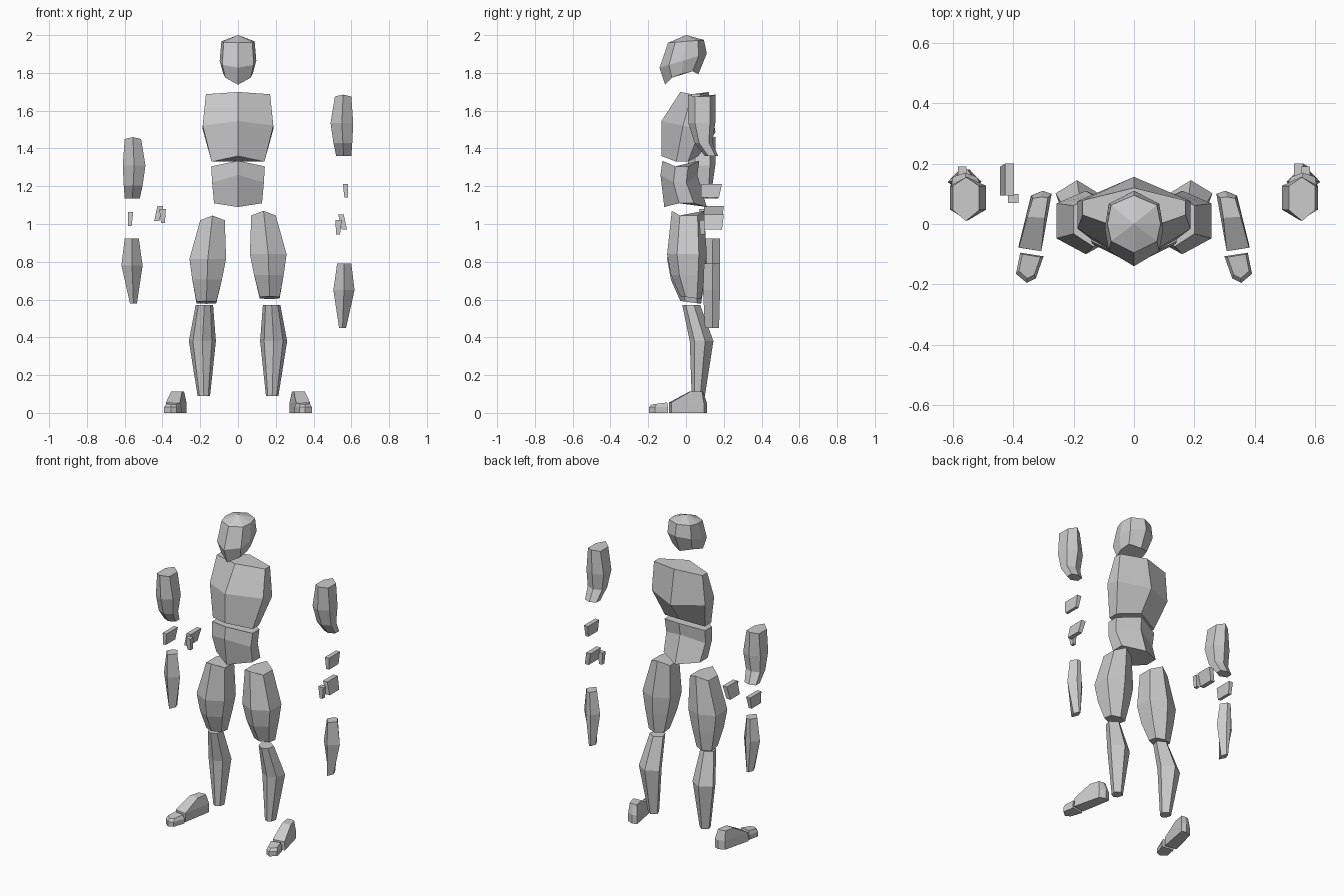
import bpy
import bmesh

# Remove the default object
default_cube = bpy.data.objects.get("Cube")
if default_cube:
    bpy.data.objects.remove(default_cube, do_unlink=True)

# Single clay colour
CLAY = (.6, .6, .6, 1)
clay = bpy.data.materials.new("clay_grey")
clay.use_nodes = True
clay.diffuse_color = CLAY
clay.node_tree.nodes["Principled BSDF"].inputs["Base Color"].default_value = CLAY


def symmetric(*half):
    """Complete an outline from its front point, right side and back point."""
    mirrored = [(1 - u, v) for u, v in reversed(half) if u != .5]
    return list(half) + mirrored


# Unit cross-sections: u runs across the part, v from front to back
HEAD = symmetric((.5, 0), (.93, .2), (1, .5), (.93, .83), (.5, 1))
CHEST = symmetric((.5, 0), (1, .4), (1, .72), (.5, 1))
WAIST = symmetric((.5, 0), (1, .35), (1, .7), (.5, 1))
LIMB = symmetric((.5, 0), (1, .25), (1, .8), (.5, 1))
FOREARM = symmetric((.5, 0), (1, .55), (.65, 1))
CALF = symmetric((.5, 0), (.85, .2), (1, .65), (.5, 1))
BLOCK = symmetric((1, 0), (1, 1))
FOOT = [(0, 0), (1, .06), (.9, .92), (.45, 1), (.05, .95)]
TOE = [(0, .88), (.14, .15), (.48, 0), (1, .3), (1, 1)]


def section_ring(bm, outline, side, shift, skew,
                 z, left, right, front, back, tilt=0, peak=0):
    """One cross-section; tilt raises the back, peak raises the middle."""
    ring = []
    for u, v in outline:
        x = left + (right - left) * u
        y = front + (back - front) * v
        height = z + tilt * (v - .5) + peak * (1 - abs(u - .5) * 2)
        ring.append(bm.verts.new((side * (x + skew * y) + shift[0], y, height + shift[1])))
    return ring


def loft(name, outline, sections, side=1, shift=(0, 0), skew=0, crown=None):
    """Skin the cross-sections into a closed faceted solid."""
    bm = bmesh.new()
    rings = [section_ring(bm, outline, side, shift, skew, *s) for s in sections]
    count = len(outline)
    for lower, upper in zip(rings, rings[1:]):
        for i in range(count):
            j = (i + 1) % count
            bm.faces.new((lower[i], lower[j], upper[j], upper[i]))
    bm.faces.new(rings[0])
    if crown:
        tip = bm.verts.new(crown)
        for i in range(count):
            bm.faces.new((rings[-1][i], rings[-1][(i + 1) % count], tip))
    else:
        bm.faces.new(rings[-1])
    bmesh.ops.recalc_face_normals(bm, faces=bm.faces)
    mesh = bpy.data.meshes.new(name)
    bm.to_mesh(mesh)
    bm.free()
    mesh.materials.append(clay)
    part = bpy.data.objects.new(name, mesh)
    bpy.context.collection.objects.link(part)
    return part


def pair(name, outline, sections, right_shift=(0, 0), skew=0):
    """Left part plus its mirrored right part, which may sit elsewhere."""
    loft("left_" + name, outline, sections, skew=skew)
    loft("right_" + name, outline, sections, side=-1, shift=right_shift, skew=skew)


# Head: tilted jaw, brow and crown rings closed by a peak
loft("head", HEAD, [
    (1.795, -.078, .078, -.11, .065, .055, -.03),
    (1.865, -.097, .097, -.14, .11, .075),
    (1.967, -.088, .088, -.095, .095, .015),
], crown=(0, 0, 2))

# Chest and abdomen
loft("chest", CHEST, [
    (1.33, -.14, .14, -.13, .065, 0, .03),
    (1.515, -.187, .187, -.13, .156, -.06),
    (1.687, -.17, .17, -.03, .12, 0, .012),
])
loft("abdomen", WAIST, [
    (1.11, -.127, .127, -.115, .11, 0, -.02),
    (1.22, -.137, .137, -.135, .06, 0, .04),
    (1.305, -.142, .142, -.125, .07, 0, .03),
])

# Legs
pair("thigh", LIMB, [
    (.61, .115, .22, -.03, .08, -.015),
    (.73, .085, .242, -.08, .1),
    (.84, .063, .257, -.1, .11),
    (1.045, .07, .2, -.075, .095, 0, .025),
], right_shift=(0, -.025))
pair("calf", CALF, [
    (.09, .148, .214, .03, .1),
    (.38, .117, .26, .02, .145),
    (.572, .132, .224, -.02, .075),
])

# Feet turned slightly outwards, with separate toes
pair("foot", FOOT, [
    (0, .289, .368, -.09, .11),
    (.055, .289, .366, -.09, .11),
    (.114, .3, .358, .02, .09),
], skew=-.2)
pair("toes", TOE, [
    (0, .278, .358, -.195, -.095),
    (.03, .278, .358, -.195, -.095),
    (.05, .288, .35, -.18, -.1, .01),
], skew=-.2)

# Arms hang at different heights on each side
pair("upper_arm", LIMB, [
    (1.36, .52, .6, .1, .17),
    (1.43, .505, .605, .045, .14),
    (1.535, .49, .61, .012, .155),
    (1.675, .513, .6, .01, .155, 0, .01),
], right_shift=(0, -.225))
pair("forearm", FOREARM, [
    (.45, .535, .572, .1, .175),
    (.65, .505, .617, .09, .18),
    (.792, .525, .6, .095, .18),
], right_shift=(0, .13))

# Loose hand pieces
pair("fingers", BLOCK, [
    (1.14, .563, .583, .08, .175),
    (1.213, .555, .583, .078, .19),
], right_shift=(0, -.15))
pair("palm", BLOCK, [
    (.97, .55, .577, .095, .19),
    (1.05, .53, .56, .095, .2),
], right_shift=(.133, .045))
pair("thumb", BLOCK, [
    (.945, .52, .54, .075, .1),
    (1.02, .515, .55, .07, .1),
], right_shift=(.133, .06))
